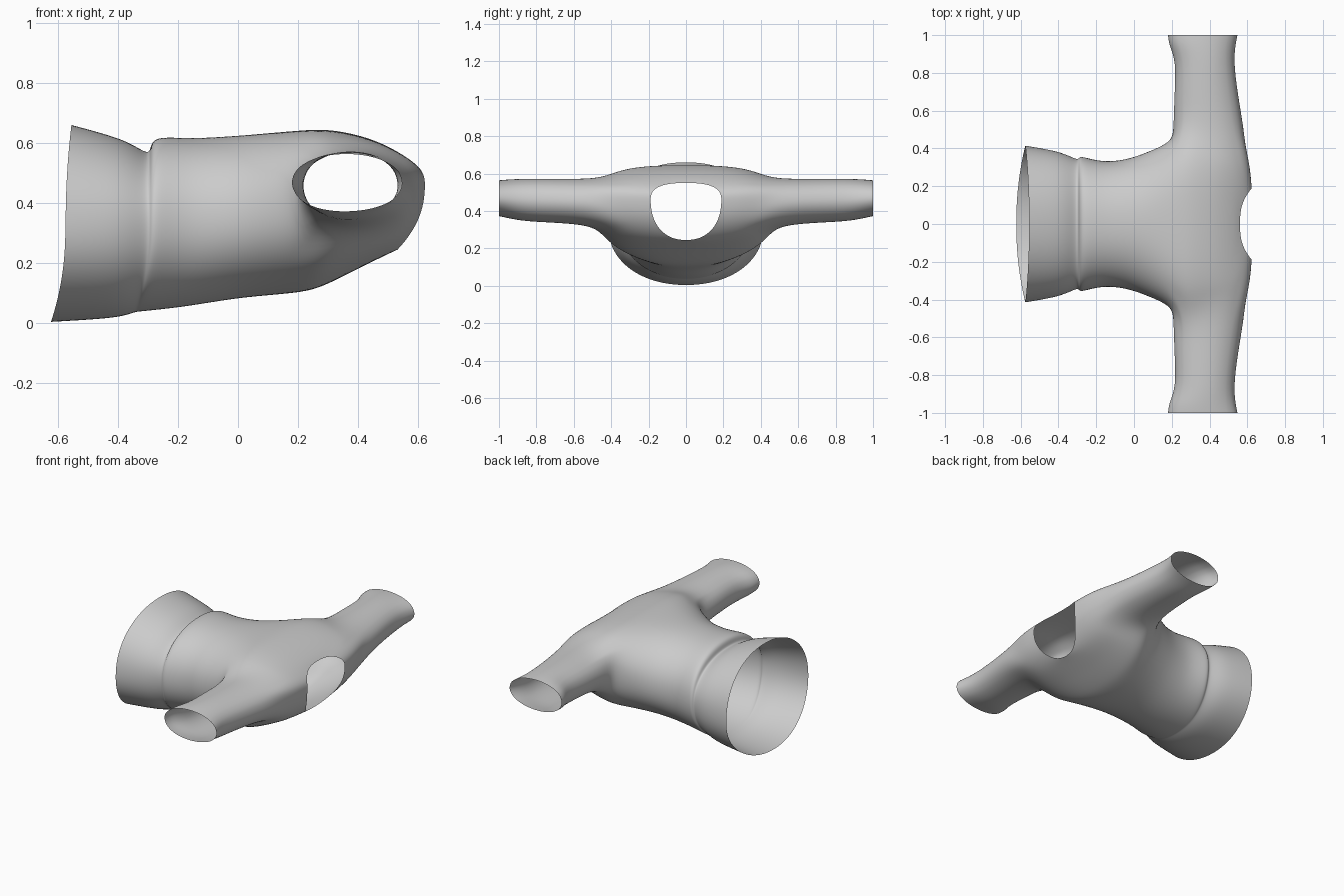
import bpy, bmesh
from math import sin, cos, pi, atan2

if "Cube" in bpy.data.objects:
    bpy.data.objects.remove(bpy.data.objects["Cube"])

N = 32  # points around the torso

# Torso key stations, hem to neck:
# x top, z top, x bottom, z bottom, x side, z side, half width
KEYS = [
    (-.555, .662, -.624, .002, -.575, .31, .417),
    (-.38, .612, -.42, .015, -.40, .32, .385),
    (-.297, .565, -.345, .034, -.30, .33, .343),   # waist groove
    (-.28, .618, -.325, .037, -.28, .33, .360),    # lip above groove
    (-.15, .617, -.18, .053, -.16, .335, .332),
    (.01, .626, .01, .083, 0, .35, .354),
    (.20, .642, .20, .10, .20, .42, .44),          # armhole start
    (.31, .644, .29, .125, .31, .43, .50),
    (.43, .618, .40, .18, .48, .45, .48),
    (.52, .578, .485, .222, .595, .465, .40),      # armhole end
    (.56, .55, .53, .243, .624, .46, .19),         # neckline
]
ARM_A, ARM_B, LOW, HIGH = 12, 18, -3, 4

# Sleeve stations: y, centre x, half x, centre z, half z
SLEEVE = [
    (.50, .395, .190, .445, .128), (.68, .381, .172, .453, .120),
    (.86, .375, .155, .457, .117), (.95, .360, .180, .464, .106),
    (1.0, .363, .188, .467, .098),
]


def with_midpoints(keys):
    """Insert one cubic-interpolated station between each pair of keys."""
    out = []
    for i in range(len(keys) - 1):
        b, c = keys[i], keys[i + 1]
        a, d = keys[max(i - 1, 0)], keys[min(i + 2, len(keys) - 1)]
        out += [b, tuple((9 * (q + r) - p - s) / 16 for p, q, r, s in zip(a, b, c, d))]
    return out + [keys[-1]]


def spow(v, p):
    return abs(v) ** p * (1 if v >= 0 else -1)


def torso_point(st, k):
    xt, zt, xb, zb, xs, zs, w = st
    a = 2 * pi * k / N
    c, s = cos(a), sin(a)
    square = min(1, max(0, 1.6 * (1 - abs(xs - .4) / .35)))  # boxier at the shoulders
    xe, ze, p = (xt, zt, .92 - .27 * square) if s >= 0 else (xb, zb, .95 - .1 * square)
    return (xs + (xe - xs) * s * s, w * spow(c, p), zs + (ze - zs) * abs(s) ** p)


bm = bmesh.new()
rings = [[bm.verts.new(torso_point(st, k)) for k in range(N)] for st in with_midpoints(KEYS)]

# Torso skin, leaving both armholes open
open_segments = {k % N for k in range(LOW, HIGH)}
open_segments |= {(N // 2 - k - 1) % N for k in range(LOW, HIGH)}
for i in range(len(rings) - 1):
    for k in range(N):
        if ARM_A <= i < ARM_B and k in open_segments:
            continue
        j = (k + 1) % N
        bm.faces.new((rings[i][k], rings[i + 1][k], rings[i + 1][j], rings[i][j]))

# Armhole edge loop as (ring, angular step) pairs
loop = [(ARM_A, k) for k in range(LOW, HIGH + 1)]
loop += [(i, HIGH) for i in range(ARM_A + 1, ARM_B)]
loop += [(ARM_B, k) for k in range(HIGH, LOW - 1, -1)]
loop += [(i, LOW) for i in range(ARM_B - 1, ARM_A, -1)]

# Sleeves grown out of the armholes
for side in (1, -1):
    prev = [rings[i][(k if side > 0 else N // 2 - k) % N] for i, k in loop]
    angles = [atan2((v.co.z - .41) / .16, (v.co.x - .40) / .19) for v in prev]
    for y, cx, hx, cz, hz in SLEEVE:
        cur = [bm.verts.new((cx + hx * cos(a), side * y, cz + hz * sin(a))) for a in angles]
        for n in range(len(cur)):
            m = (n + 1) % len(cur)
            bm.faces.new((prev[n], prev[m], cur[m], cur[n]))
        prev = cur

# Remove interior armhole leftovers, then finish as smooth cloth
bmesh.ops.delete(bm, geom=[v for v in bm.verts if not v.link_faces], context='VERTS')
bmesh.ops.recalc_face_normals(bm, faces=bm.faces)
for f in bm.faces:
    f.smooth = True
mesh = bpy.data.meshes.new("shirt")
bm.to_mesh(mesh)
bm.free()
shirt = bpy.data.objects.new("shirt", mesh)
bpy.context.collection.objects.link(shirt)
sub = shirt.modifiers.new("smooth_cloth", 'SUBSURF')
sub.levels = sub.render_levels = 2
